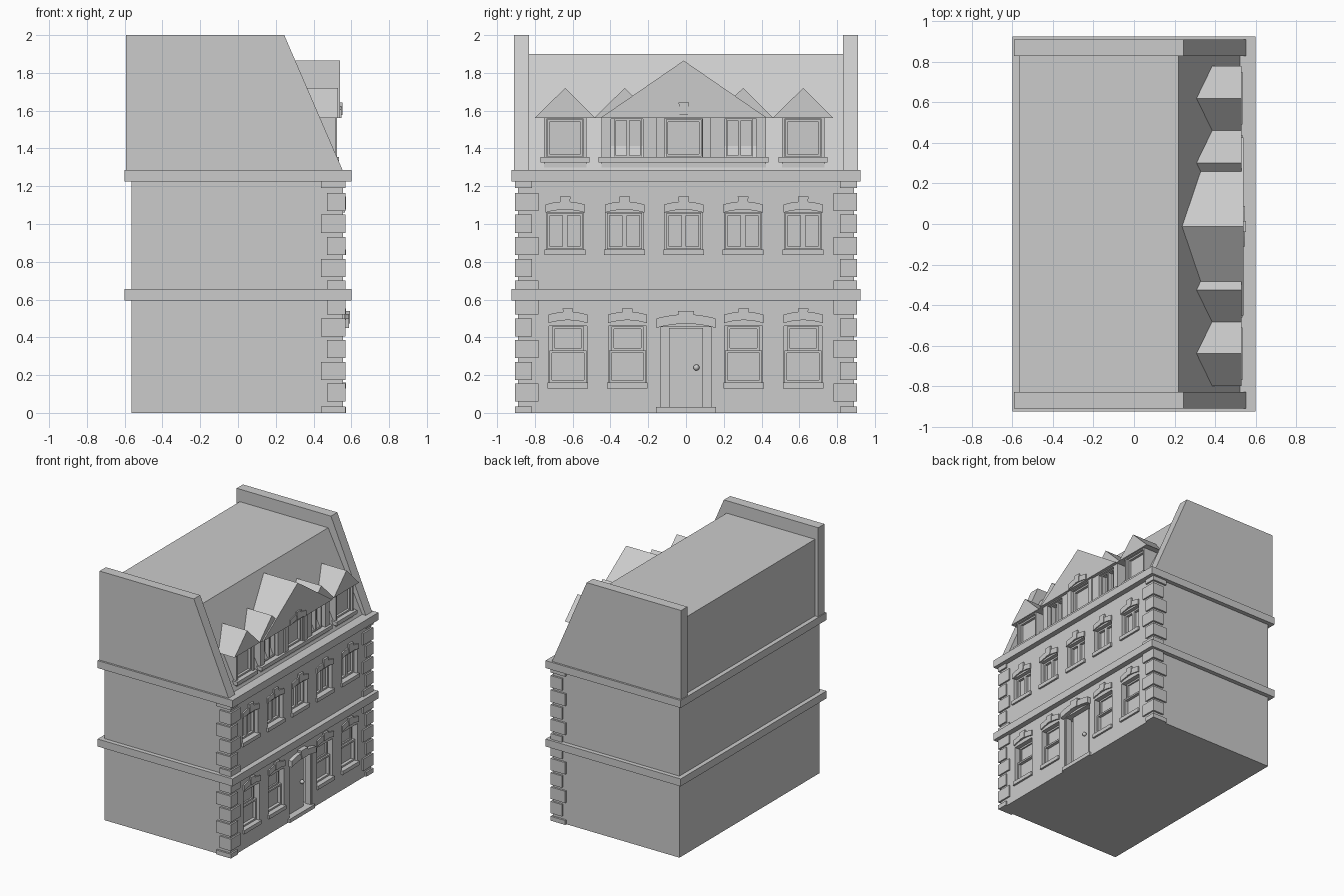
import bpy, bmesh
from mathutils import Vector

if "Cube" in bpy.data.objects:
    bpy.data.objects.remove(bpy.data.objects["Cube"])


def add_box(bm, x0, x1, y0, y1, z0, z1):
    ret = bmesh.ops.create_cube(bm, size=1)
    c = Vector(((x0 + x1) / 2, (y0 + y1) / 2, (z0 + z1) / 2))
    for v in ret["verts"]:
        v.co = Vector((v.co.x * (x1 - x0), v.co.y * (y1 - y0), v.co.z * (z1 - z0))) + c


def make(name, bm):
    bmesh.ops.recalc_face_normals(bm, faces=bm.faces)
    me = bpy.data.meshes.new(name)
    bm.to_mesh(me)
    bm.free()
    ob = bpy.data.objects.new(name, me)
    bpy.context.collection.objects.link(ob)
    return ob


def boxes(name, items):
    bm = bmesh.new()
    for b in items:
        add_box(bm, *b)
    return make(name, bm)


def prism(name, pts, axis, a, b):
    """Extrude a profile: axis 'x' takes (y, z) points, axis 'y' takes (x, z)."""
    bm = bmesh.new()
    vs = [bm.verts.new((a, p, q) if axis == "x" else (p, a, q)) for p, q in pts]
    f = bm.faces.new(vs)
    r = bmesh.ops.extrude_face_region(bm, geom=[f])
    d = Vector((b - a, 0, 0)) if axis == "x" else Vector((0, b - a, 0))
    for v in r["geom"]:
        if isinstance(v, bmesh.types.BMVert):
            v.co += d
    return make(name, bm)


def cut(ob, holes):
    cutter = boxes("cutter", holes)
    cutter.hide_render = True
    m = ob.modifiers.new("openings", "BOOLEAN")
    m.operation, m.solver, m.object = "DIFFERENCE", "EXACT", cutter
    bpy.context.view_layer.objects.active = ob
    bpy.ops.object.modifier_apply(modifier=m.name)
    bpy.data.objects.remove(cutter)


def hood(name, y, w, z, th, rise, x0, x1, key):
    """Curved window head with a raised keystone."""
    ts = [i / 4 - 1 for i in range(9)]
    low = [(y + w * t, z + rise * (1 - t * t)) for t in ts]
    top = [(y + w * t, z + th + rise * (1 - t * t)) for t in reversed(ts)]
    prism(name, low + top, "x", x0, x1)
    k = w * 0.27
    prism(name + "_keystone", [(y - k * 0.8, z + rise), (y + k * 0.8, z + rise), (y + k, key), (y - k, key)],
          "x", x0, x1 + 0.005)


def frame(y, w, z0, z1, x0, x1, t=0.013):
    """Four bars around an opening."""
    return [(x0, x1, y - w, y - w + t, z0, z1), (x0, x1, y + w - t, y + w, z0, z1),
            (x0, x1, y - w + t, y + w - t, z0, z0 + t), (x0, x1, y - w + t, y + w - t, z1 - t, z1)]


WALL = 0.557
UPPER = [-0.64, -0.325, -0.012, 0.302, 0.62]
LOWER = [-0.625, -0.31, 0.305, 0.62]

# storey walls with recessed openings
ground = boxes("ground_floor_wall", [(-0.565, WALL, -0.89, 0.89, 0, 0.6)])
cut(ground, [(0.51, 0.7, y - 0.1, y + 0.1, 0.16, 0.46) for y in LOWER]
    + [(0.44, 0.7, -0.145, 0.145, 0.03, 0.455)])
first = boxes("first_floor_wall", [(-0.565, WALL, -0.89, 0.89, 0.65, 1.23)])
cut(first, [(0.51, 0.7, y - 0.098, y + 0.098, 0.865, 1.06) for y in UPPER])

# string course and cornice
boxes("string_course", [(-0.6, 0.6, -0.925, 0.925, 0.595, 0.655)])
boxes("cornice", [(-0.6, 0.6, -0.925, 0.925, 1.225, 1.285)])

# corner quoins, alternating long and short on each face
quoins = []
for i, (z0, z1) in enumerate([(0, 0.035), (0.06, 0.155), (0.175, 0.27), (0.29, 0.385), (0.405, 0.5), (0.52, 0.597),
                              (0.653, 0.7), (0.72, 0.815), (0.837, 0.932), (0.953, 1.05), (1.07, 1.165), (1.19, 1.227)]):
    wide = (i % 2 == 1) if i < 6 else (i % 2 == 0)
    yi, xi = (0.78, 0.47) if wide else (0.815, 0.44)
    for s in (-1, 1):
        y0, y1 = sorted((s * yi, s * 0.905))
        quoins.append((xi, 0.57, y0, y1, z0, z1))
boxes("quoins", quoins)

# ground floor sash windows
for i, y in enumerate(LOWER):
    boxes(f"ground_sash_{i}", frame(y, 0.098, 0.162, 0.33, 0.505, 0.535)
          + frame(y, 0.084, 0.33, 0.458, 0.505, 0.522))
    boxes(f"ground_sill_{i}", [(0.5, 0.572, y - 0.107, y + 0.107, 0.13, 0.16)])
    hood(f"ground_hood_{i}", y, 0.104, 0.475, 0.045, 0.016, 0.54, 0.567, 0.553)

# first floor casement windows
for i, y in enumerate(UPPER):
    boxes(f"first_casement_{i}", frame(y - 0.046, 0.046, 0.868, 1.057, 0.505, 0.53)
          + frame(y + 0.046, 0.046, 0.868, 1.057, 0.505, 0.53))
    boxes(f"first_sill_{i}", [(0.5, 0.572, y - 0.108, y + 0.108, 0.835, 0.865)])
    hood(f"first_hood_{i}", y, 0.105, 1.06, 0.043, 0.016, 0.54, 0.567, 1.146)

# front door, knob, step and hood
boxes("door", [(0.43, 0.52, -0.09, 0.09, 0.03, 0.45)])
boxes("door_frame", [(0.5, 0.55, s * 0.141 - 0.007, s * 0.141 + 0.007, 0.03, 0.455) for s in (-1, 1)])
boxes("door_step", [(0.43, 0.572, -0.16, 0.16, 0, 0.03)])
hood("door_hood", 0, 0.157, 0.45, 0.05, 0.022, 0.53, 0.588, 0.54)
bm = bmesh.new()
bmesh.ops.create_uvsphere(bm, u_segments=16, v_segments=8, radius=0.016)
knob = make("door_knob", bm)
knob.location = (0.532, 0.055, 0.24)
for p in knob.data.polygons:
    p.use_smooth = True

# mansard roof and gable end walls
prism("mansard_roof", [(-0.565, 1.28), (0.525, 1.28), (0.22, 1.9), (-0.565, 1.9)], "y", -0.84, 0.84)
for s in (-1, 1):
    prism(f"end_wall_{'left' if s < 0 else 'right'}",
          [(-0.593, 1.28), (0.556, 1.28), (0.245, 2), (-0.593, 2)], "y", s * 0.83, s * 0.91)


def dormer_roof(name, y, w, z0, z1, x0, x1):
    prism(name, [(y - w, z0), (y + w, z0), (y, z1)], "x", x0, x1)


# single dormers at both ends
for i, y in enumerate((UPPER[0], UPPER[4])):
    d = boxes(f"dormer_{i}", [(0.38, 0.515, y - 0.112, y + 0.112, 1.285, 1.57)])
    cut(d, [(0.48, 0.7, y - 0.098, y + 0.098, 1.355, 1.555)])
    boxes(f"dormer_frame_{i}", frame(y, 0.095, 1.357, 1.553, 0.475, 0.5))
    boxes(f"dormer_sill_{i}", [(0.47, 0.535, y - 0.13, y + 0.13, 1.325, 1.355)])

# small roofs over all four side bays
for i in (0, 1, 3, 4):
    dormer_roof(f"dormer_roof_{i}", UPPER[i], 0.16, 1.562, 1.72, 0.3, 0.53)

# wide central dormer with three windows
C = -0.012
wide = boxes("central_dormer", [(0.38, 0.515, C - 0.435, C + 0.435, 1.285, 1.57)])
cut(wide, [(0.48, 0.7, C - 0.098, C + 0.098, 1.355, 1.555)]
    + [(0.46, 0.7, C + s * 0.3 - 0.085, C + s * 0.3 + 0.085, 1.355, 1.555) for s in (-1, 1)])
boxes("central_dormer_frame", frame(C, 0.095, 1.357, 1.553, 0.475, 0.5))
for s in (-1, 1):
    yc = C + s * 0.295
    boxes(f"central_casement_{s + 1}", frame(yc - 0.036, 0.035, 1.355, 1.555, 0.455, 0.495, 0.008)
          + frame(yc + 0.036, 0.035, 1.355, 1.555, 0.455, 0.495, 0.008))
    boxes(f"central_pilaster_{s + 1}", [(0.5, 0.525, C + s * 0.122 - 0.022, C + s * 0.122 + 0.022, 1.355, 1.565)])
boxes("central_sill", [(0.47, 0.535, C - 0.45, C + 0.45, 1.325, 1.355)])
dormer_roof("central_gable", C, 0.44, 1.562, 1.865, 0.2, 0.54)
hood("central_hood", C, 0.1, 1.562, 0.045, 0.016, 0.51, 0.547, 1.642)
